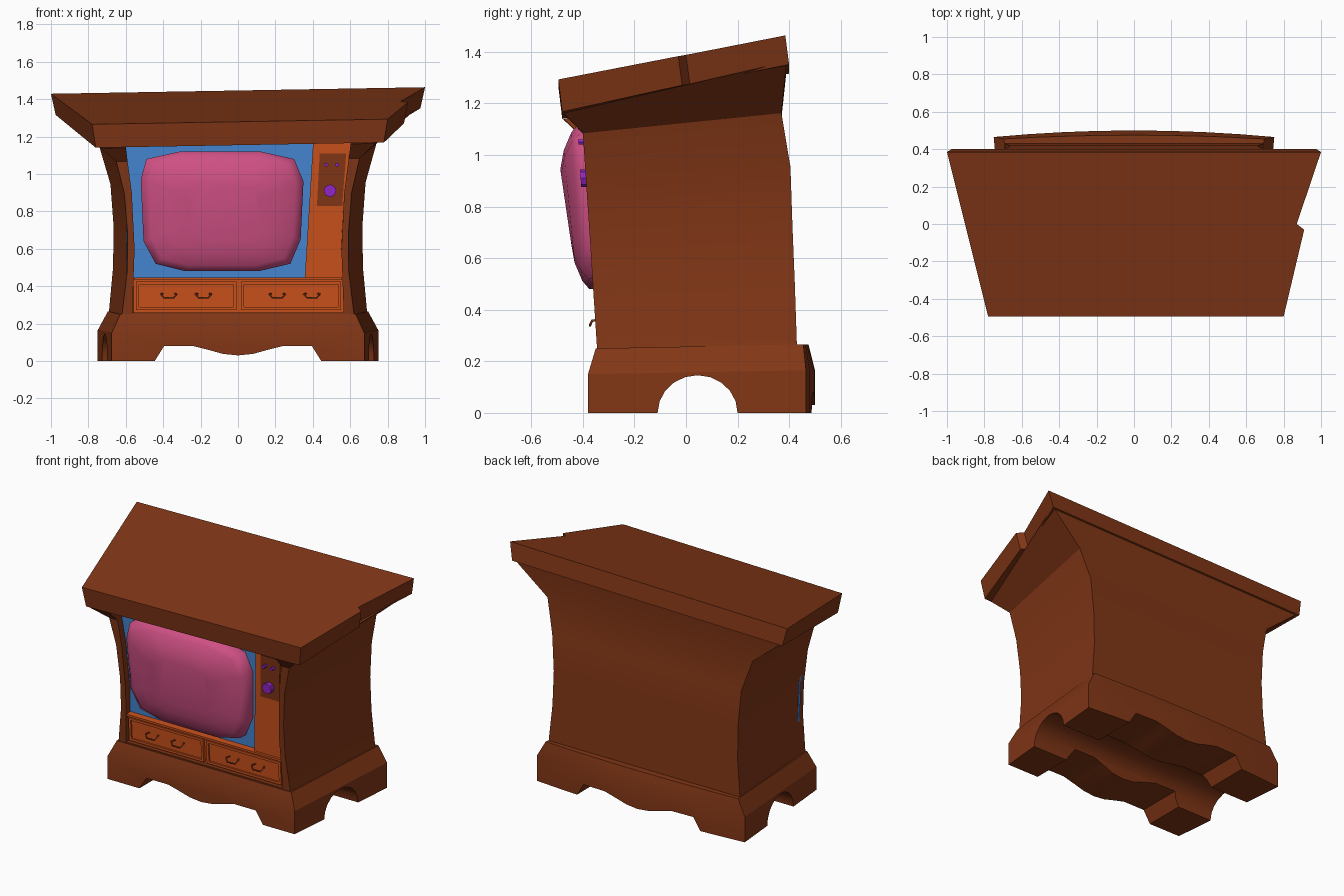
import bpy, bmesh, math

if "Cube" in bpy.data.objects:
    bpy.data.objects.remove(bpy.data.objects["Cube"])


def material(name, rgb):
    m = bpy.data.materials.new(name)
    m.diffuse_color = (*rgb, 1)
    m.use_nodes = True
    m.node_tree.nodes["Principled BSDF"].inputs["Base Color"].default_value = m.diffuse_color
    return m


WOOD = material("wood", (0.22, 0.037, 0.008))
ORANGE = material("orange", (0.62, 0.085, 0.012))
BLUE = material("blue", (0.06, 0.25, 0.67))
PINK = material("pink", (0.62, 0.08, 0.23))
PURPLE = material("purple", (0.3, 0.02, 0.6))


def front(z):
    """Depth of the forward-leaning front at height z."""
    return -0.345 - 0.066 * (z - 0.25)


def loft(name, rings, mat, smooth=None):
    bm = bmesh.new()
    vs = [[bm.verts.new(p) for p in r] for r in rings]
    n = len(vs[0])
    for a, b in zip(vs, vs[1:]):
        for i in range(n):
            bm.faces.new((a[i], a[(i + 1) % n], b[(i + 1) % n], b[i]))
    bm.faces.new(vs[0][::-1])
    bm.faces.new(vs[-1])
    bmesh.ops.recalc_face_normals(bm, faces=bm.faces)
    me = bpy.data.meshes.new(name)
    bm.to_mesh(me)
    bm.free()
    me.materials.append(mat)
    ob = bpy.data.objects.new(name, me)
    bpy.context.collection.objects.link(ob)
    if smooth:
        smooth_by(ob, smooth)
    return ob


def activate(ob):
    bpy.ops.object.select_all(action='DESELECT')
    ob.select_set(True)
    bpy.context.view_layer.objects.active = ob


def smooth_by(ob, angle):
    activate(ob)
    bpy.ops.object.shade_smooth_by_angle(angle=math.radians(angle))


def cut(ob, cutter):
    m = ob.modifiers.new("cut", 'BOOLEAN')
    m.operation, m.solver, m.object = 'DIFFERENCE', 'EXACT', cutter
    activate(ob)
    bpy.ops.object.modifier_apply(modifier=m.name)
    bpy.data.objects.remove(cutter)


def ring(fh, fy, fz, bh, by, bz, tilt=0.0, bow=0.0, n=1):
    """Trapezoid section: front half width, y, z, then the same at the back."""
    pts = [(-fh, fy, fz - tilt * fh), (fh, fy, fz + tilt * fh)]
    for i in range(n + 1):
        t = 1 - 2 * i / n
        pts.append((bh * t, by + bow * (1 - t * t), bz + tilt * bh * t))
    return pts


def panel(name, pts, d0, d1, mat, rim=0.0):
    """Front-view outline laid on the leaning front, with an optional sunken field."""
    rings = [[(x, front(z) + d, z) for x, z in pts] for d in (d0, d1)]
    if rim:
        cx = sum(p[0] for p in pts) / len(pts)
        cz = sum(p[1] for p in pts) / len(pts)
        inner = [(x - math.copysign(rim, x - cx), z - math.copysign(rim, z - cz)) for x, z in pts]
        for d in (d1, d1 + 0.01):
            rings.append([(x, front(z) + d, z) for x, z in inner])
    return loft(name, rings, mat)


# Flared plinth with bowed back, wavy apron tunnel and side arches
base = loft("base", [
    ring(0.675, -0.38, 0, 0.75, 0.465, 0, 0, 0.035, 8),
    ring(0.675, -0.38, 0.15, 0.75, 0.465, 0.165, 0, 0.035, 8),
    ring(0.63, -0.35, 0.25, 0.695, 0.455, 0.266, 0, 0.02, 8)], WOOD)
half = [(0.445, -0.1), (0.445, 0), (0.395, 0.08), (0.24, 0.08), (0.16, 0.06), (0.08, 0.038)]
apron = half + [(0, 0.03)] + [(-x, z) for x, z in half[::-1]]
cut(base, loft("apron_cutter", [[(x, y, z) for x, z in apron] for y in (-1, 1)], WOOD))
arch = [(0.2, -0.1)] + [(0.045 + 0.155 * math.cos(a), 0.146 * math.sin(a))
                        for a in (math.pi * i / 10 for i in range(11))] + [(-0.11, -0.1)]
cut(base, loft("arch_cutter", [[(x, y, z) for y, z in arch] for x in (-1, 1)], WOOD))
smooth_by(base, 25)

# Waisted cabinet with flared cornice, hollowed at the front
cabinet = loft("cabinet", [
    ring(0.62, -0.345, 0.25, 0.69, 0.43, 0.264),
    ring(0.592, -0.36, 0.48, 0.668, 0.422, 0.5),
    ring(0.59, -0.373, 0.68, 0.665, 0.413, 0.72),
    ring(0.608, -0.388, 0.90, 0.682, 0.405, 0.95, 0.006),
    ring(0.65, -0.40, 1.075, 0.74, 0.37, 1.152, 0.014),
    ring(0.735, -0.475, 1.15, 0.97, 0.39, 1.345, 0.0175)], WOOD)
hollow = [(0.565, 0.258), (0.553, 0.6), (0.568, 0.9), (0.605, 1.18)]
cut(cabinet, loft("hollow_cutter", [[(-h, -0.7, z), (h, -0.7, z), (h, front(z) + 0.06, z),
                                    (-h, front(z) + 0.06, z)] for h, z in hollow], WOOD))
smooth_by(cabinet, 25)

# Sloping top slab with a chipped notch on the right edge
outline = [(-0.78, -0.495), (0.80, -0.495), (0.91, -0.03), (0.87, 0), (1, 0.385), (-1, 0.385)]
top = [(x, y, 1.28 + 0.19 * (y + 0.49) + 0.0175 * x) for x, y in outline]
under = [(x * 0.975, y + 0.015, z - 0.113 - 0.012 * (y < -0.4)) for x, y, z in top]
loft("top_slab", [under, top], WOOD)

# Screen surround, control column and drawer fascia
panel("screen_surround", [(-0.60, 0.44), (0.38, 0.44), (0.42, 1.17), (-0.60, 1.17)], 0.065, 0.045, BLUE)
panel("control_column", [(0.357, 0.44), (0.562, 0.44), (0.552, 0.6), (0.568, 0.9),
                         (0.605, 1.175), (0.402, 1.175)], 0.065, 0.015, ORANGE)
panel("drawer_fascia", [(-0.56, 0.26), (0.565, 0.26), (0.56, 0.445), (-0.558, 0.445)], 0.065, 0.022, ORANGE)
panel("fascia_ledge", [(-0.555, 0.432), (0.556, 0.432), (0.556, 0.446), (-0.555, 0.446)], 0.06, 0.0, ORANGE)
panel("control_plate", [(0.422, 0.83), (0.557, 0.83), (0.578, 1.11), (0.437, 1.11)], 0.03, 0.01, WOOD)

# Two drawers
for side, x0, x1 in (("left", -0.545, -0.008), ("right", 0.015, 0.552)):
    panel(side + "_drawer", [(x0, 0.272), (x1, 0.272), (x1, 0.425), (x0, 0.425)], 0.03, 0.004, ORANGE, 0.016)

# Drawer pulls
for i, x in enumerate((-0.37, -0.185, 0.21, 0.395)):
    cu = bpy.data.curves.new("drawer_pull", 'CURVE')
    cu.dimensions = '3D'
    cu.bevel_depth, cu.bevel_resolution, cu.use_fill_caps = 0.005, 0, True
    sp = cu.splines.new('POLY')
    path = [(-0.03, 0.02, 0.36), (-0.042, -0.012, 0.358), (-0.027, -0.022, 0.338),
            (0.027, -0.022, 0.338), (0.042, -0.012, 0.358), (0.03, 0.02, 0.36)]
    sp.points.add(len(path) - 1)
    for p, (dx, d, z) in zip(sp.points, path):
        p.co = (x + dx, front(z) + d, z, 1)
    cu.materials.append(WOOD)
    bpy.context.collection.objects.link(bpy.data.objects.new("drawer_pull_%d" % (i + 1), cu))

# Bulging picture tube
glass = [(-0.49, 1.08), (-0.31, 1.12), (0.12, 1.12), (0.30, 1.08), (0.35, 0.96), (0.335, 0.65),
         (0.28, 0.52), (0.11, 0.48), (-0.28, 0.48), (-0.44, 0.52), (-0.505, 0.64), (-0.52, 0.97)]
rings = []
for s, d in ((1, 0.055), (1, -0.015), (0.9, -0.042), (0.68, -0.072), (0.45, -0.085)):
    rings.append([(-0.085 + (x + 0.085) * s, front(z) + d, 0.80 + (z - 0.80) * s) for x, z in glass])
loft("screen", rings, PINK, 60)

# Tuning knobs
for name, x, z, r, n in (("tuning_knob", 0.492, 0.91, 0.034, 8), ("left_knob", 0.473, 1.05, 0.011, 6),
                         ("right_knob", 0.53, 1.05, 0.011, 6)):
    hexagon = [(x + r * math.cos(a), z + r * math.sin(a)) for a in (2 * math.pi * i / n for i in range(n))]
    panel(name, hexagon, 0.02, -0.02, PURPLE)
